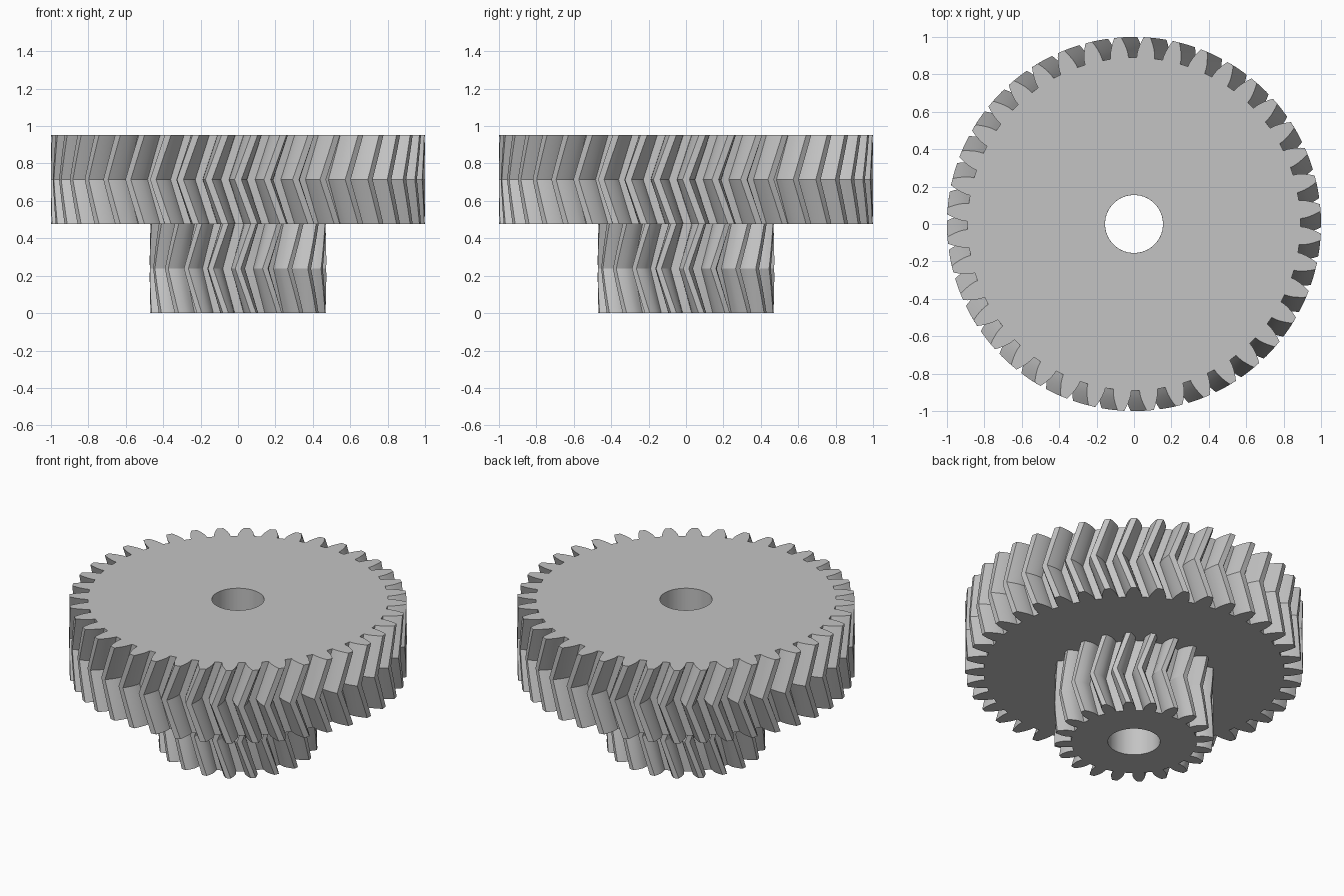
import bpy, bmesh
from math import pi, sin, cos, tan, acos, radians

cube = bpy.data.objects.get("Cube")
if cube:
    bpy.data.objects.remove(cube, do_unlink=True)

BORE = 0.155          # shaft hole radius
HEIGHT = 0.476        # height of each gear
PRESSURE = radians(20)
SLICES = 4            # layers in each half of the herringbone

grey = bpy.data.materials.new("light_grey")
grey.use_nodes = True
colour = (0.55, 0.55, 0.55, 1)
grey.diffuse_color = colour
grey.node_tree.nodes["Principled BSDF"].inputs["Base Color"].default_value = colour


def flank(teeth, outer, root, steps=5):
    """Involute flank as (radius, half angle) pairs from root to tip."""
    pitch = outer * teeth / (teeth + 2)
    base = pitch * cos(PRESSURE)
    inv = lambda a: tan(a) - a
    points = []
    for i in range(steps + 1):
        r = root + (outer - root) * i / steps
        a = acos(min(1, base / r))
        points.append((r, pi / (2 * teeth) + inv(PRESSURE) - inv(a)))
    return points


def herringbone_gear(name, teeth, outer, root, z0, twist):
    side = flank(teeth, outer, root)
    tooth = [(r, -a) for r, a in side] + [(r, a) for r, a in reversed(side)]
    n = len(tooth)
    bm = bmesh.new()

    # Toothed outline at each level, turned away from the middle plane
    levels = []
    for k in range(-SLICES, SLICES + 1):
        turn = twist * abs(k) / SLICES
        z = z0 + HEIGHT * (k + SLICES) / (2 * SLICES)
        ring = []
        for t in range(teeth):
            for r, a in tooth:
                b = a + turn + 2 * pi * t / teeth
                ring.append(bm.verts.new((r * cos(b), r * sin(b), z)))
        levels.append(ring)
    count = len(levels[0])
    for low, high in zip(levels, levels[1:]):
        for i in range(count):
            j = (i + 1) % count
            bm.faces.new((low[i], low[j], high[j], high[i]))

    # End faces: one face per tooth, and a band from the roots to the bore
    bores = []
    for ring in (levels[0], levels[-1]):
        roots = [ring[t * n + i] for t in range(teeth) for i in (0, n - 1)]
        bore = []
        for v in roots:
            s = BORE / v.co.xy.length
            bore.append(bm.verts.new((v.co.x * s, v.co.y * s, v.co.z)))
        for t in range(teeth):
            bm.faces.new(ring[t * n:(t + 1) * n])
        for i in range(len(roots)):
            j = (i + 1) % len(roots)
            bm.faces.new((roots[i], roots[j], bore[j], bore[i]))
        bores.append(bore)

    # Bore wall
    low, high = bores
    for i in range(len(low)):
        j = (i + 1) % len(low)
        bm.faces.new((low[i], high[i], high[j], low[j]))

    bmesh.ops.recalc_face_normals(bm, faces=bm.faces)
    mesh = bpy.data.meshes.new(name)
    bm.to_mesh(mesh)
    bm.free()
    mesh.materials.append(grey)
    obj = bpy.data.objects.new(name, mesh)
    bpy.context.collection.objects.link(obj)
    bpy.ops.object.select_all(action='DESELECT')
    obj.select_set(True)
    bpy.context.view_layer.objects.active = obj
    bpy.ops.object.shade_smooth_by_angle(angle=radians(25))


herringbone_gear("small_gear", 20, 0.472, 0.372, 0, radians(10))
herringbone_gear("large_gear", 40, 1.0, 0.89, HEIGHT, radians(5))
